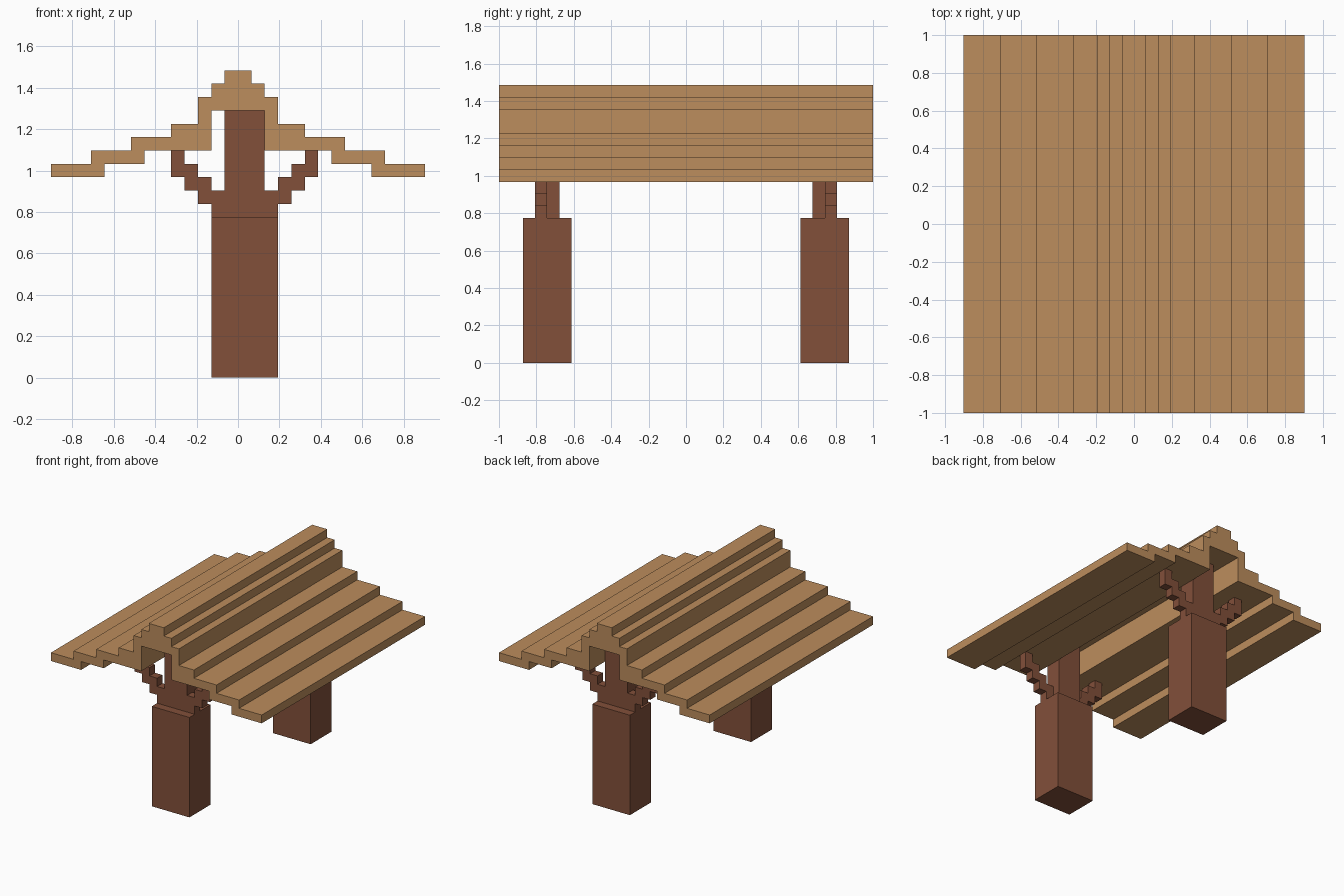
import bpy
import bmesh

U = 2 / 31  # one grid block

cube = bpy.data.objects.get("Cube")
if cube:
    bpy.data.objects.remove(cube, do_unlink=True)


def make_material(name, rgb):
    mat = bpy.data.materials.new(name)
    mat.use_nodes = True
    mat.diffuse_color = (*rgb, 1)
    bsdf = next(n for n in mat.node_tree.nodes if n.type == 'BSDF_PRINCIPLED')
    bsdf.inputs["Base Color"].default_value = (*rgb, 1)
    bsdf.inputs["Roughness"].default_value = 0.9
    return mat


def extrude_profile(name, profile, y0, y1, mat):
    """Extrude an (x, z) outline, in blocks, from y0 to y1."""
    bm = bmesh.new()
    face = bm.faces.new([bm.verts.new((x * U, y0 * U, z * U)) for x, z in profile])
    res = bmesh.ops.extrude_face_region(bm, geom=[face])
    moved = [v for v in res["geom"] if isinstance(v, bmesh.types.BMVert)]
    bmesh.ops.translate(bm, verts=moved, vec=(0, (y1 - y0) * U, 0))
    bmesh.ops.recalc_face_normals(bm, faces=bm.faces)
    mesh = bpy.data.meshes.new(name)
    bm.to_mesh(mesh)
    bm.free()
    mesh.materials.append(mat)
    obj = bpy.data.objects.new(name, mesh)
    bpy.context.collection.objects.link(obj)
    return obj


def rect(x0, x1, z0, z1):
    return [(x0, z0), (x1, z0), (x1, z1), (x0, z1)]


def mirrored(half, centre=0):
    """Close a right-hand outline with its mirror image about x = centre."""
    return half + [(2 * centre - x, z) for x, z in reversed(half)]


light_wood = make_material("light_wood", (0.503, 0.266, 0.109))
dark_wood = make_material("dark_wood", (0.223, 0.080, 0.042))

# Stepped roof: right half from the ridge down to the eave and back underneath
upper = [(1, 23), (1, 22), (2, 22), (2, 21), (3, 21), (3, 19), (5, 19), (5, 18),
         (8, 18), (8, 17), (11, 17), (11, 16), (14, 16)]
lower = [(14, 15), (10, 15), (10, 16), (7, 16), (7, 17), (2, 17), (2, 20)]
extrude_profile("roof", mirrored(upper + lower), -15.5, 15.5, light_wood)

# Column with two stepped brace arms, symmetric about x = half a block
bracket = mirrored([(3, 12), (3, 13), (4, 13), (4, 14), (5, 14), (5, 15), (6, 15),
                    (6, 17), (5, 17), (5, 16), (4, 16), (4, 15), (3, 15), (3, 14),
                    (2, 14), (2, 20)], 0.5)

for side, s in (("front", -1), ("back", 1)):
    extrude_profile(side + "_post", rect(-2, 3, 0, 12), 9.5 * s, 13.5 * s, dark_wood)
    extrude_profile(side + "_brace", bracket, 11.5 * s, 12.5 * s, dark_wood)
    extrude_profile(side + "_column", rect(-1, 2, 12, 20), 10.5 * s, 11.5 * s, dark_wood)
